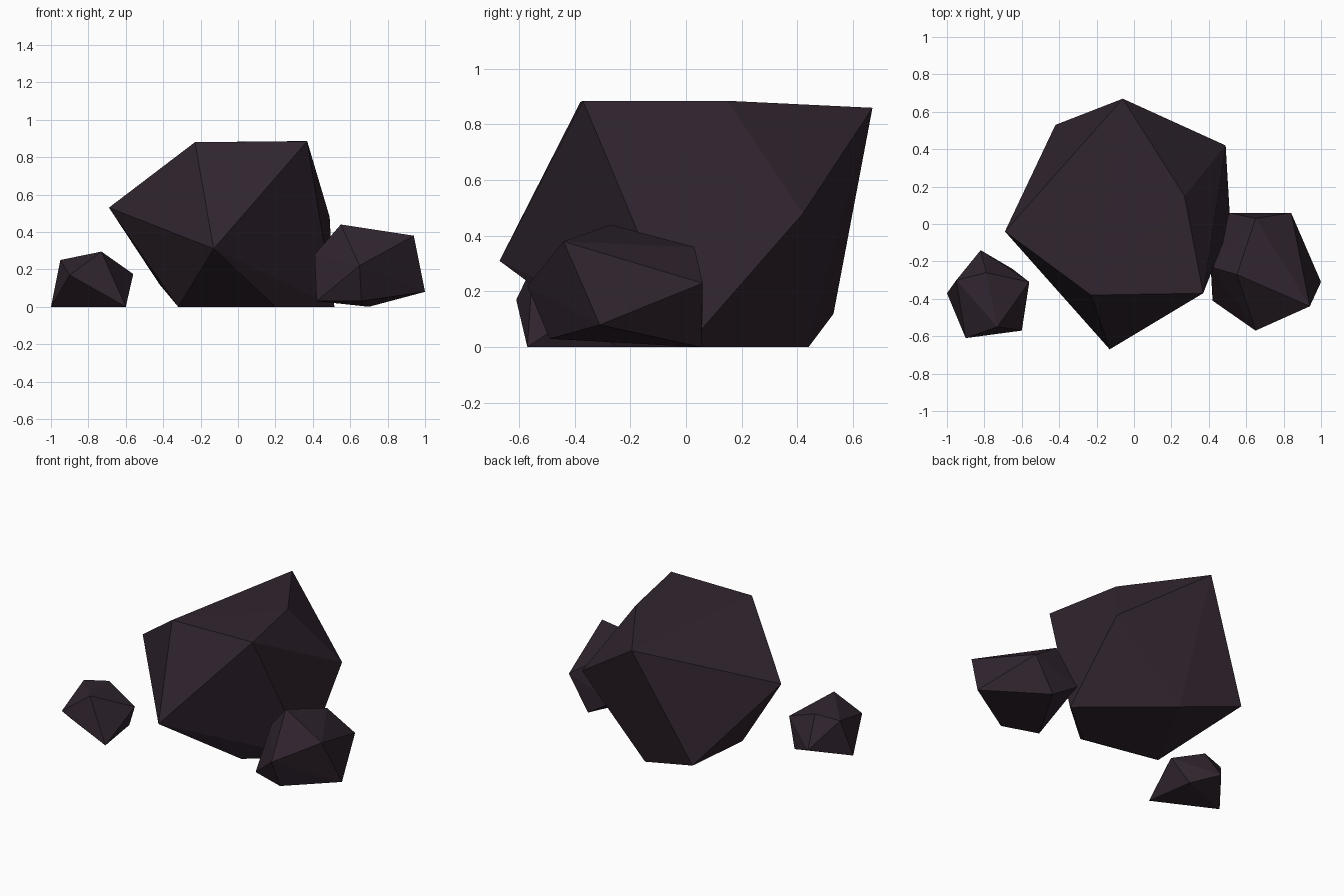
import bpy
import bmesh
import math

if "Cube" in bpy.data.objects:
    bpy.data.objects.remove(bpy.data.objects["Cube"])

# Dark plum stone
stone = bpy.data.materials.new("dark_plum_stone")
stone.diffuse_color = (0.030, 0.018, 0.028, 1.0)
stone.use_nodes = True
stone.node_tree.nodes["Principled BSDF"].inputs["Base Color"].default_value = stone.diffuse_color


def make_rock(name, corners):
    """Flat-faced boulder: the convex hull of a few corner points."""
    bm = bmesh.new()
    for co in corners:
        bm.verts.new(co)
    hull = bmesh.ops.convex_hull(bm, input=bm.verts)
    loose = {g for g in hull["geom_interior"] + hull["geom_unused"]
             if isinstance(g, bmesh.types.BMVert)}
    bmesh.ops.delete(bm, geom=list(loose), context="VERTS")
    bmesh.ops.dissolve_limit(bm, angle_limit=math.radians(0.5),
                             verts=bm.verts, edges=bm.edges)
    bmesh.ops.recalc_face_normals(bm, faces=bm.faces)
    mesh = bpy.data.meshes.new(name)
    bm.to_mesh(mesh)
    bm.free()
    mesh.materials.append(stone)
    bpy.context.collection.objects.link(bpy.data.objects.new(name, mesh))


# Large central boulder: top, waist, then base corners
make_rock("large_rock", [
    (-0.23, -0.38, 0.88), (0.37, -0.37, 0.885), (0.27, 0.15, 0.885),
    (-0.06, 0.67, 0.86),
    (-0.13, -0.67, 0.31), (-0.69, -0.04, 0.53), (0.49, 0.42, 0.48),
    (-0.42, 0.53, 0.12),
    (0.515, 0.0, 0), (0.0, 0.44, 0), (-0.32, -0.15, 0), (0.20, -0.25, 0),
])

# Medium boulder leaning on the right side
make_rock("right_rock", [
    (0.55, -0.27, 0.44), (0.94, -0.44, 0.38), (0.65, 0.03, 0.36),
    (0.65, -0.57, 0.22), (0.84, 0.06, 0.23), (0.41, -0.23, 0.28),
    (1.0, -0.31, 0.08), (0.51, 0.06, 0.12),
    (0.42, -0.41, 0.03), (0.66, -0.49, 0.03), (0.70, 0.055, 0),
])

# Small separate stone on the left
make_rock("left_rock", [
    (-0.73, -0.55, 0.295), (-0.79, -0.26, 0.27), (-0.95, -0.30, 0.25),
    (-0.90, -0.61, 0.17), (-0.56, -0.31, 0.175), (-0.82, -0.14, 0.075),
    (-1.0, -0.37, 0), (-0.60, -0.57, 0), (-0.65, -0.24, 0),
])
